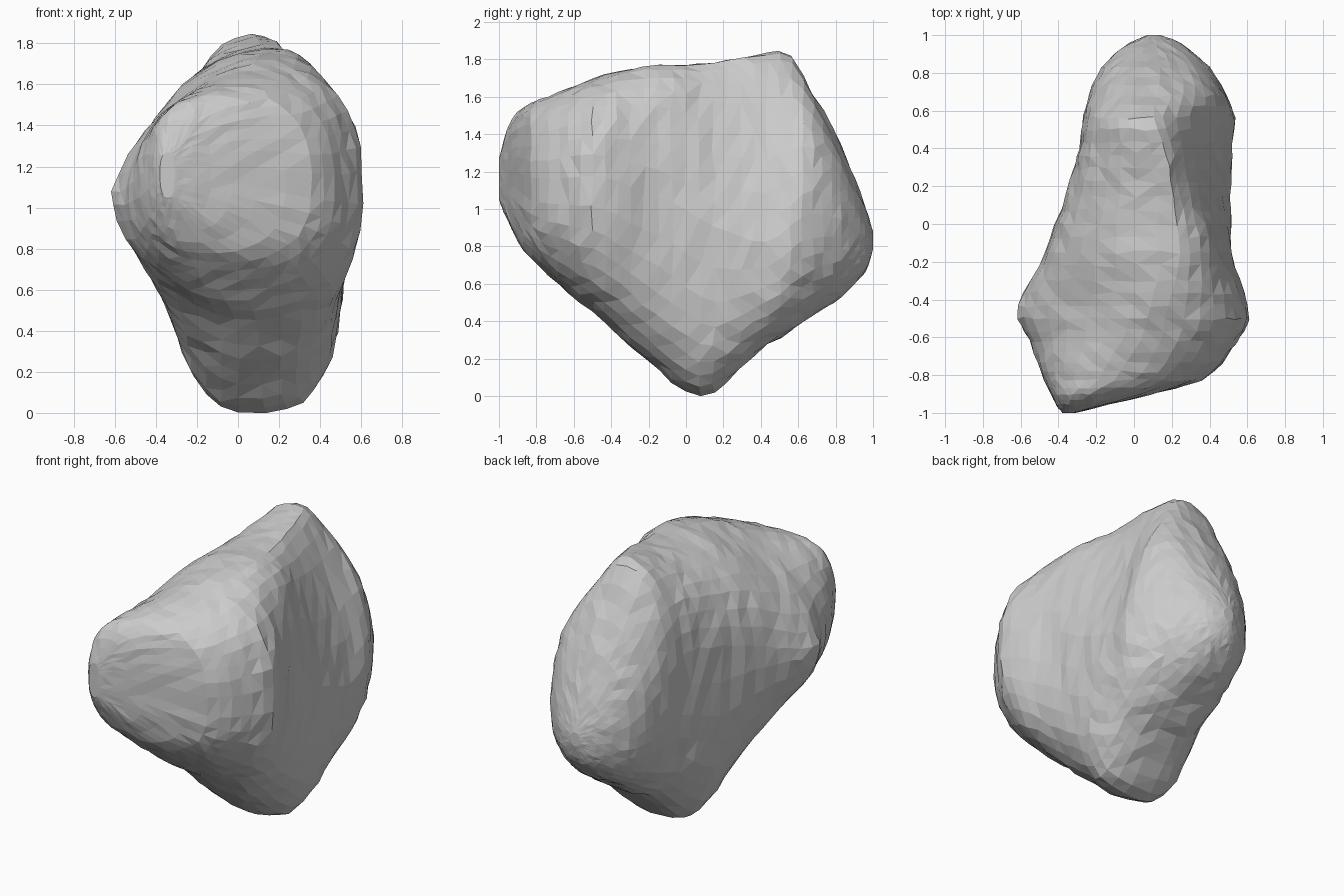
import bpy, bmesh, math, random

random.seed(4)

cube = bpy.data.objects.get("Cube")
if cube:
    bpy.data.objects.remove(cube, do_unlink=True)

RING = 36      # points around each cross-section
STATIONS = 42  # cross-sections from front to back, closer together at the ends

# Cross-sections from front to back:
# y, side x (low, high), crest x, keel x, crest z, keel z, side z (low x, high x)
SECTIONS = [
    (-1, -.38, -.31, -.34, -.34, 1.27, 1.05, 1.17, 1.17),
    (-.96, -.41, -.15, -.28, -.29, 1.42, .95, 1.16, 1.17),
    (-.9, -.44, .1, -.2, -.22, 1.52, .83, 1.13, 1.15),
    (-.82, -.48, .37, -.05, -.1, 1.57, .73, 1.1, 1.1),
    (-.6, -.56, .56, .08, -.02, 1.66, .53, 1.05, 1.1),
    (-.47, -.62, .61, .11, .02, 1.71, .43, 1.05, 1.1),
    (-.2, -.5, .53, .2, .04, 1.77, .18, 1.08, 1),
    (.1, -.38, .51, .2, .05, 1.78, 0, 1.15, .9),
    (.4, -.29, .52, .15, .08, 1.83, .25, 1.2, .8),
    (.54, -.27, .53, .09, .1, 1.84, .34, 1.12, .85),
    (.6, -.26, .53, .08, .12, 1.76, .39, 1.05, .9),
    (.8, -.19, .42, .1, .12, 1.4, .51, .9, .9),
    (.92, -.08, .3, .1, .1, 1.12, .62, .85, .85),
    (.97, 0, .22, .1, .1, .98, .69, .84, .84),
    (1, .07, .14, .1, .1, .88, .79, .84, .84),
]

# How full each quarter of the outline is:
# y, upper high x, upper low x, lower low x, lower high x
FULLNESS = [
    (-1, 2.6, 2.6, 2.6, 2.6),
    (-.8, 2.5, 2.3, 2.3, 2.6),
    (-.47, 2.35, 1.55, 1.6, 2.4),
    (-.1, 2.1, 2.2, 1.9, 2.6),
    (.15, 1.5, 2.4, 2.4, 3.2),
    (.54, 1.45, 2.4, 2.6, 2.8),
    (.72, 2.2, 2.2, 2.5, 2.3),
    (1, 2.2, 2.2, 2.2, 2.2),
]


def sample(table, y):
    """Smooth curve through every column of a table, read at y."""
    last = len(table) - 1
    k = max(i for i in range(last) if table[i][0] <= y)
    a, b = table[k], table[k + 1]
    before, after = table[max(k - 1, 0)], table[min(k + 2, last)]
    span = b[0] - a[0]
    t = (y - a[0]) / span
    ease = t * t * (3 - 2 * t)
    values = []
    for c in range(1, len(a)):
        slope_a = (b[c] - before[c]) / (b[0] - before[0]) * span
        slope_b = (after[c] - a[c]) / (after[0] - a[0]) * span
        values.append(a[c] + (b[c] - a[c]) * ease
                      + slope_a * t * (1 - t) ** 2 - slope_b * t * t * (1 - t))
    return values


def ring_points(y):
    """Outline of the boulder at y, made of four rounded quarters."""
    x_low, x_high, x_top, x_bottom, z_top, z_bottom, z_low, z_high = sample(SECTIONS, y)
    up_high, up_low, down_low, down_high = sample(FULLNESS, y)
    for i in range(RING):
        angle = math.tau * (i + .5) / RING
        c, s = math.cos(angle), math.sin(angle)
        x_side, z_side = (x_high, z_high) if c > 0 else (x_low, z_low)
        x_mid, z_end = (x_top, z_top) if s > 0 else (x_bottom, z_bottom)
        if s > 0:
            power = up_high if c > 0 else up_low
        else:
            power = down_high if c > 0 else down_low
        u, v = abs(c) ** (2 / power), abs(s) ** (2 / power)
        yield x_mid + (x_side - x_mid) * u, y, z_side + (z_end - z_side) * v


# Loft the boulder through the cross-sections
bm = bmesh.new()
rings = []
for n in range(STATIONS + 1):
    y = -math.cos(math.pi * n / STATIONS)
    rings.append([bm.verts.new(p) for p in ring_points(y)])
for a, b in zip(rings, rings[1:]):
    for i in range(RING):
        j = (i + 1) % RING
        bm.faces.new((a[i], a[j], b[j], b[i]))
bm.faces.new(rings[0])
bm.faces.new(rings[-1])

# Chip the surface slightly, less where the rings are close together
for ring in rings[1:-1]:
    y = ring[0].co.y
    chip = .012 * math.sqrt(1 - y * y)
    for v in ring:
        v.co.x += random.uniform(-chip, chip) * .6
        v.co.y += random.uniform(-chip, chip)
        v.co.z += random.uniform(-chip, chip) * .6
lowest = min(v.co.z for v in bm.verts)
for v in bm.verts:
    v.co.z -= lowest
bmesh.ops.triangulate(bm, faces=bm.faces[:])
bmesh.ops.recalc_face_normals(bm, faces=bm.faces[:])

mesh = bpy.data.meshes.new("boulder")
bm.to_mesh(mesh)
bm.free()
boulder = bpy.data.objects.new("boulder", mesh)
bpy.context.collection.objects.link(boulder)

# Plain grey stone
stone = bpy.data.materials.new("grey_stone")
stone.use_nodes = True
colour = (.6, .6, .6, 1)
stone.diffuse_color = colour
stone.node_tree.nodes["Principled BSDF"].inputs["Base Color"].default_value = colour
mesh.materials.append(stone)
